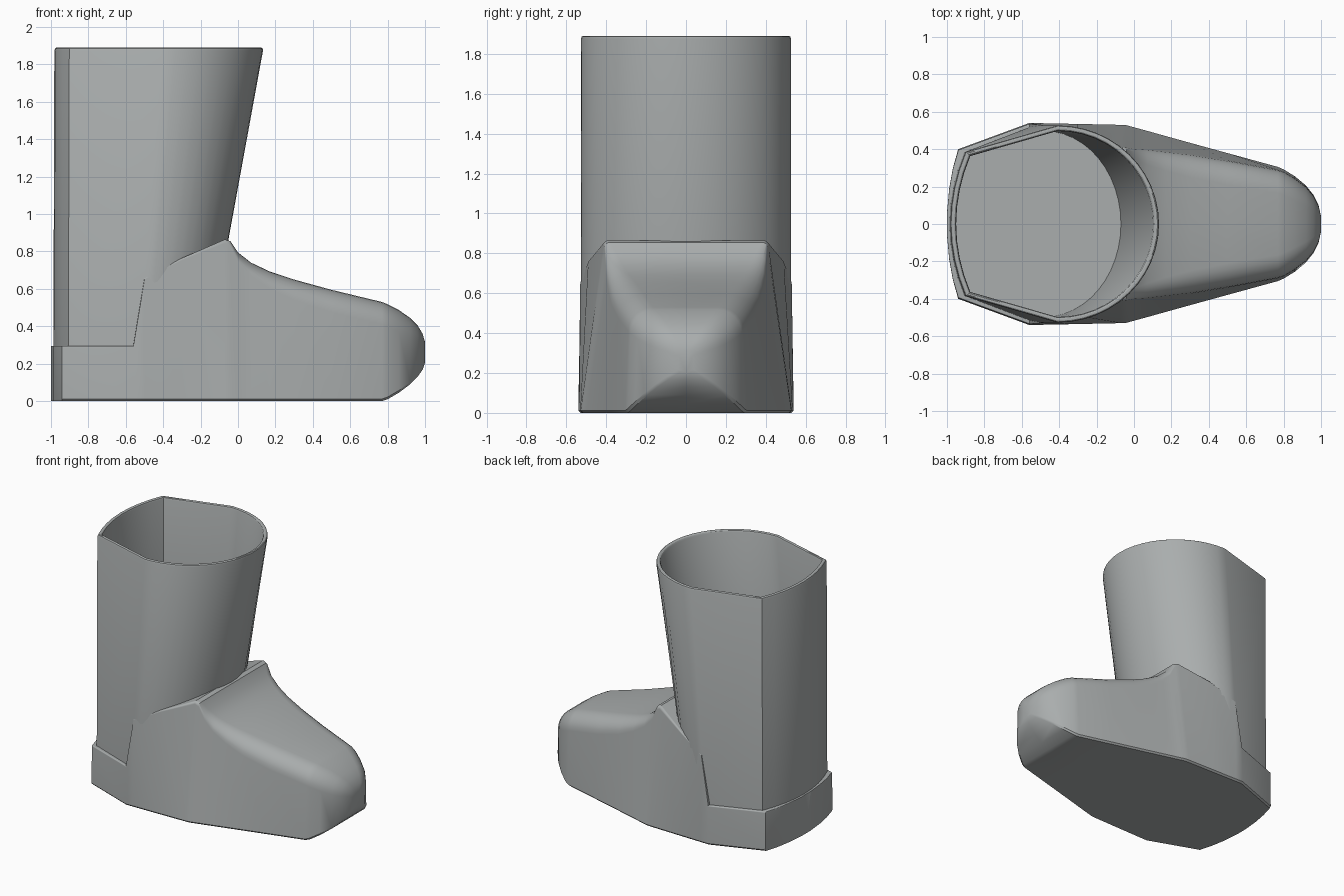
import bpy, bmesh, math

mat = bpy.data.materials.new("grey")
mat.diffuse_color = (0.40, 0.42, 0.42, 1)


def loft(name, rings, angle):
    """Skin a list of closed rings of equal length and cap both ends."""
    bm = bmesh.new()
    vs = [[bm.verts.new(p) for p in ring] for ring in rings]
    n = len(vs[0])
    for a, b in zip(vs, vs[1:]):
        for i in range(n):
            j = (i + 1) % n
            bm.faces.new((a[i], a[j], b[j], b[i]))
    bm.faces.new(vs[0])
    bm.faces.new(vs[-1])
    bmesh.ops.recalc_face_normals(bm, faces=bm.faces)
    me = bpy.data.meshes.new(name)
    bm.to_mesh(me)
    bm.free()
    me.materials.append(mat)
    ob = bpy.data.objects.new(name, me)
    bpy.context.collection.objects.link(ob)
    bpy.context.view_layer.objects.active = ob
    ob.select_set(True)
    bpy.ops.object.shade_smooth_by_angle(angle=math.radians(angle))
    ob.select_set(False)
    return ob


# Shaft: pointed-sided back, elliptical front leaning forward
def shaft_ring(z, inset=0.0, lean_z=None):
    h = z if lean_z is None else lean_z
    xf = -0.05 + 0.183 * (h - 0.87)
    xc = -0.5 + 0.075 * (h - 0.65)
    xb = -0.988 + 0.006 * h / 1.9
    half = [(xc + (xf - xc) * math.cos(t), 0.527 * math.sin(t))
            for t in [i * math.pi / 24 for i in range(13)]]
    for k in (1.0, 0.75, 0.5, 0.25, 0.0):
        half.append((xb + 0.08 * k ** 2, 0.385 * k))
    pts = half + [(x, -y) for x, y in half[-2:0:-1]]
    s = 1 - inset / 0.53
    cx = -0.43
    return [(cx + (x - cx) * s, y * s, z) for x, y in pts]


floor = 0.88
rings = [shaft_ring(0.2), shaft_ring(1.875), shaft_ring(1.886, 0.004),
         shaft_ring(1.89, 0.010), shaft_ring(1.89, 0.020),
         shaft_ring(1.886, 0.026), shaft_ring(1.875, 0.030),
         shaft_ring(floor, 0.030)]
loft("boot_shaft", rings, 25)


# Foot with heel band: cross-sections along x
def foot_ring(x, zb, zt, wb, wt, r):
    e = min(0.012, (zt - zb) * 0.1)
    half = [(0, zb), (wb - e, zb), (wb, zb + e)]
    ws = wt + (wb - wt) * r / (zt - zb)
    for i in range(7):
        t = i * math.pi / 12
        c, s = math.cos(t), math.sin(t)
        half.append((wt - r + (ws - wt + r) * c, zt - r + r * s))
    half.append((0, zt))
    return [(x, y, z) for y, z in half + [(-y, z) for y, z in half[-2:0:-1]]]


# x, bottom, top, half width low, half width high, corner radius
sections = [
    (-1.0, 0, 0.295, 0.06, 0.06, 0.008),
    (-0.988, 0, 0.295, 0.19, 0.19, 0.008),
    (-0.968, 0, 0.295, 0.30, 0.30, 0.008),
    (-0.94, 0, 0.295, 0.40, 0.395, 0.008),
    (-0.56, 0, 0.295, 0.54, 0.535, 0.008),
    (-0.50, 0, 0.66, 0.539, 0.53, 0.01),
    (-0.30, 0, 0.765, 0.535, 0.49, 0.012),
    (-0.07, 0, 0.865, 0.53, 0.41, 0.02),
    (-0.04, 0, 0.855, 0.528, 0.405, 0.025),
    (0.0, 0, 0.795, 0.517, 0.395, 0.05),
    (0.07, 0, 0.74, 0.498, 0.388, 0.07),
    (0.17, 0, 0.693, 0.470, 0.375, 0.09),
    (0.30, 0, 0.65, 0.434, 0.36, 0.11),
    (0.50, 0, 0.595, 0.379, 0.33, 0.12),
    (0.77, 0, 0.53, 0.305, 0.285, 0.12),
    (0.80, 0.01, 0.518, 0.292, 0.275, 0.12),
    (0.86, 0.045, 0.487, 0.255, 0.24, 0.115),
    (0.92, 0.09, 0.445, 0.205, 0.195, 0.10),
    (0.96, 0.13, 0.405, 0.155, 0.148, 0.08),
    (0.987, 0.168, 0.36, 0.10, 0.095, 0.05),
    (1.0, 0.205, 0.315, 0.04, 0.04, 0.03),
]
loft("boot_foot", [foot_ring(*s) for s in sections], 32)
